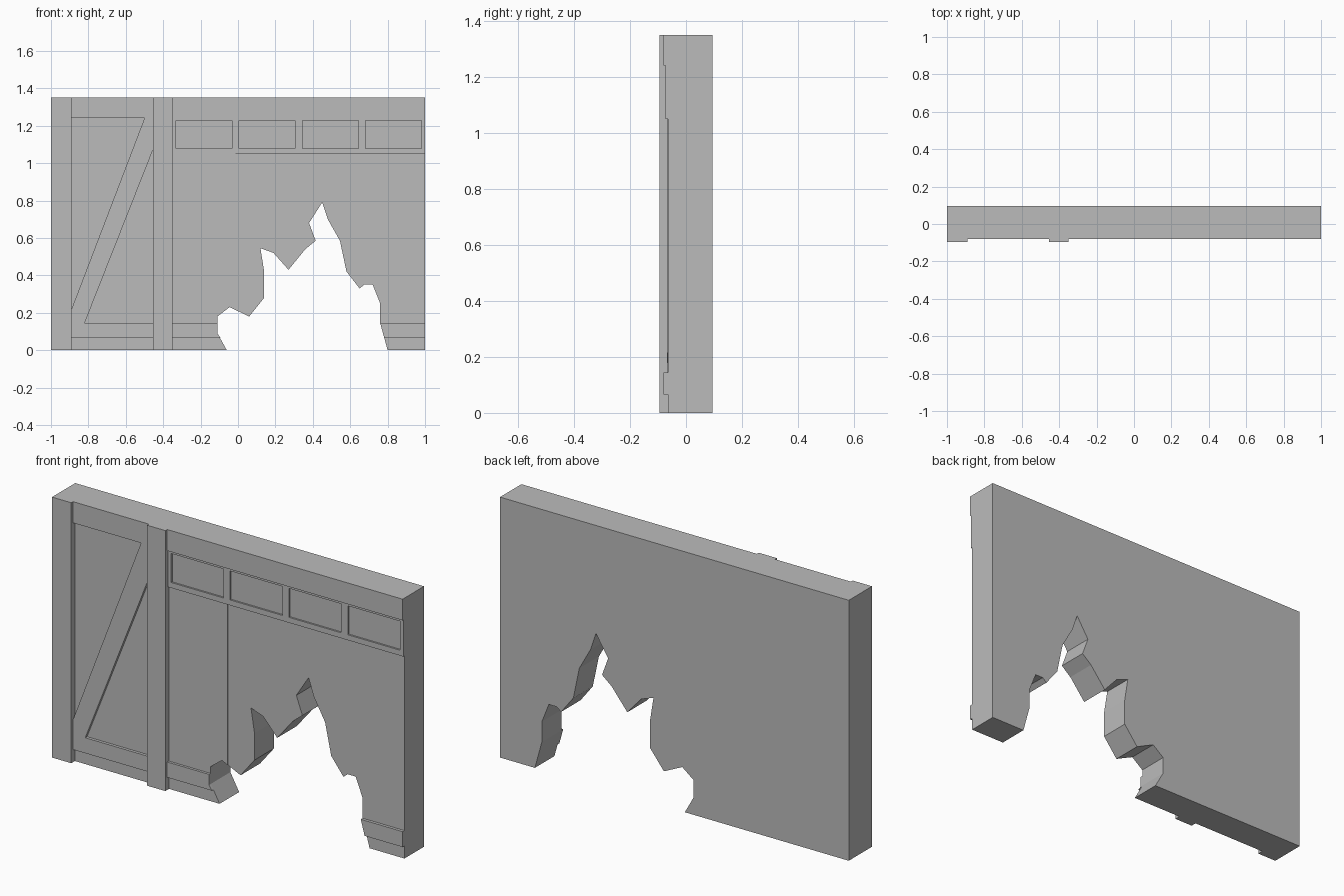
import bpy
import bmesh

cube = bpy.data.objects.get("Cube")
if cube:
    bpy.data.objects.remove(cube, do_unlink=True)

grey = bpy.data.materials.new("plain grey")
grey.use_nodes = True
colour = (0.5, 0.5, 0.5, 1)
grey.diffuse_color = colour
grey.node_tree.nodes["Principled BSDF"].inputs["Base Color"].default_value = colour

# Depth layers, front to back
POST, RAIL, BAND, PANEL, BACK = -0.095, -0.08, -0.074, -0.065, 0.095
TOP = 1.35


def prism(name, outline, front, back=PANEL):
    """Extrude an x-z outline from the front depth to the back depth."""
    bm = bmesh.new()
    face = bm.faces.new([bm.verts.new((x, front, z)) for x, z in outline])
    out = bmesh.ops.extrude_face_region(bm, geom=[face])
    verts = [v for v in out["geom"] if isinstance(v, bmesh.types.BMVert)]
    bmesh.ops.translate(bm, verts=verts, vec=(0, back - front, 0))
    bmesh.ops.recalc_face_normals(bm, faces=bm.faces)
    mesh = bpy.data.meshes.new(name)
    bm.to_mesh(mesh)
    bm.free()
    mesh.materials.append(grey)
    obj = bpy.data.objects.new(name, mesh)
    bpy.context.collection.objects.link(obj)
    return obj


def slab(name, x0, x1, z0, z1, front):
    return prism(name, [(x0, z0), (x1, z0), (x1, z1), (x0, z1)], front)


# Wall core with the jagged broken opening
hole = [(-.06, 0), (-.11, .09), (-.11, .18), (-.045, .23), (.06, .18),
        (.14, .28), (.14, .42), (.12, .545), (.19, .52), (.27, .43),
        (.36, .54), (.415, .585), (.38, .68), (.45, .79), (.48, .70),
        (.545, .585), (.58, .42), (.65, .33), (.675, .35), (.72, .35),
        (.76, .25), (.76, .145), (.80, 0)]
prism("broken_wall", [(-1, 0)] + hole + [(1, 0), (1, TOP), (-1, TOP)], PANEL, BACK)

# Posts
slab("outer_post", -1, -.89, 0, TOP, POST)
slab("middle_post", -.455, -.35, 0, TOP, POST)

# Small door: rails and diagonal brace
slab("door_top_rail", -.89, -.455, 1.24, TOP, RAIL)
slab("door_bottom_rail", -.89, -.455, .065, .145, RAIL)
prism("door_brace", [(-.89, .145), (-.82, .145), (-.455, 1.07),
                     (-.455, 1.24), (-.50, 1.24), (-.89, .22)], RAIL)

# Large door: header, raised first panel and broken bottom rail
slab("header", -.35, 1, 1.24, TOP, RAIL)
prism("first_panel", [(-.35, .145), (-.11, .145), (-.11, .18), (-.045, .23),
                      (-.0125, .2145), (-.0125, 1.05), (-.35, 1.05)], PANEL - .002)
prism("bottom_rail_right", [(-.35, .065), (-.094, .065), (-.11, .09),
                            (-.11, .145), (-.35, .145)], RAIL)
prism("bottom_rail_left", [(.782, .065), (1, .065), (1, .145), (.76, .145)], RAIL)

# Window band: frame bars around four recessed panes
slab("window_sill", -.35, 1, 1.05, 1.078, BAND)
slab("window_head", -.35, 1, 1.228, 1.24, BAND)
pitch, bar = 1.35 / 4, .019
for i in range(5):
    x = -.35 + i * pitch
    slab(f"window_bar_{i + 1}", max(x - bar, -.35), min(x + bar, 1), 1.078, 1.228, BAND)
